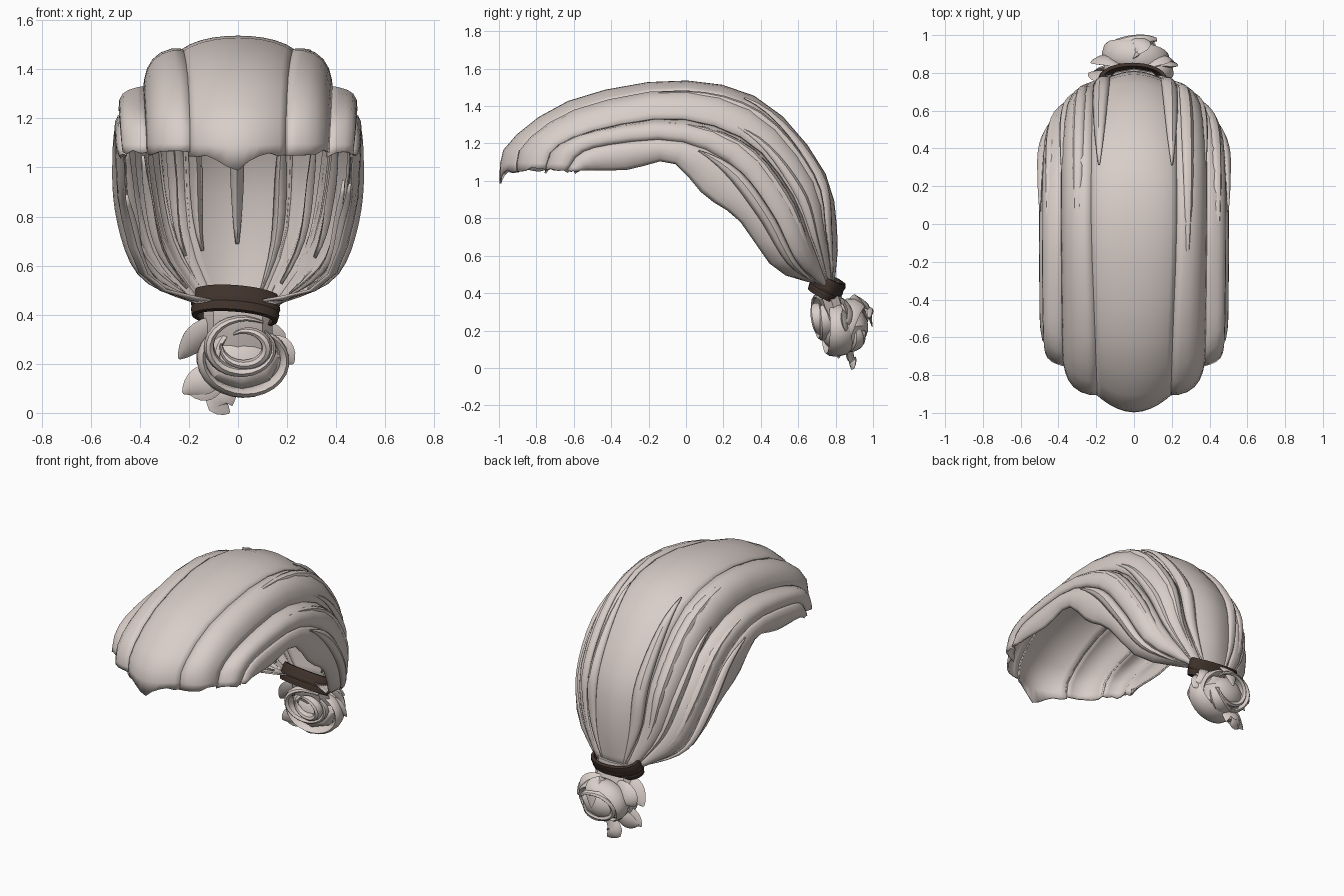
import bpy
import random
from math import sin, cos, pi, radians
from mathutils import Vector, Euler

rng = random.Random(4)
if "Cube" in bpy.data.objects:
    bpy.data.objects.remove(bpy.data.objects["Cube"])


def material(name, rgb):
    m = bpy.data.materials.new(name)
    m.use_nodes = True
    m.diffuse_color = (*rgb, 1)
    bsdf = next(n for n in m.node_tree.nodes if n.type == "BSDF_PRINCIPLED")
    bsdf.inputs["Base Color"].default_value = (*rgb, 1)
    bsdf.inputs["Roughness"].default_value = 0.8
    return m


hair = material("pale warm grey hair", (0.69, 0.615, 0.58))
leather = material("dark brown band", (0.05, 0.032, 0.024))


def build(name, verts, faces, mat, angle=35):
    mesh = bpy.data.meshes.new(name)
    mesh.from_pydata([tuple(v) for v in verts], [], faces)
    mesh.materials.append(mat)
    mesh.shade_smooth()
    mesh.set_sharp_from_angle(angle=radians(angle))
    obj = bpy.data.objects.new(name, mesh)
    bpy.context.scene.collection.objects.link(obj)
    return obj


def spline(points, t):
    """Smooth curve through points, t runs from 0 to len - 1."""
    last = len(points) - 1
    i = max(0, min(int(t), last - 1))
    f = t - i
    a, b, c, d = (points[max(0, min(last, i + k))] for k in (-1, 0, 1, 2))
    return b + 0.5 * f * (c - a + f * (2 * a - 5 * b + 4 * c - d + f * (3 * (b - c) + d - a)))


# Guide lines from fringe to band, from the crown down to the lower hem
crown = [(0, -.98, 1.04), (0, -.93, 1.2), (0, -.6, 1.42), (0, -.05, 1.52),
         (0, .4, 1.415), (0, .72, 1.05), (0, .8, .7), (0, .785, .41)]
upper = [(.21, -.91, 1.05), (.21, -.87, 1.2), (.22, -.58, 1.39), (.24, -.05, 1.49),
         (.24, .38, 1.38), (.23, .68, 1.03), (.2, .75, .7), (.08, .785, .41)]
temple = [(.375, -.76, 1.05), (.38, -.71, 1.18), (.385, -.48, 1.28), (.39, -.05, 1.34),
          (.39, .33, 1.22), (.37, .57, .94), (.3, .68, .66), (.13, .765, .42)]
side = [(.47, -.64, 1.05), (.48, -.57, 1.15), (.485, -.4, 1.2), (.485, -.05, 1.22),
        (.48, .25, 1.09), (.46, .45, .83), (.38, .59, .57), (.14, .74, .43)]
hem = [(.47, -.58, 1.05), (.48, -.49, 1.055), (.48, -.3, 1.06), (.485, -.08, 1.1),
       (.48, .1, .92), (.46, .28, .79), (.35, .48, .52), (.08, .7, .45)]
half = [[Vector(p) for p in g] for g in (crown, upper, temple, side, hem)]
flip = [[Vector((-p.x, p.y, p.z)) for p in g] for g in half]
guides = flip[:0:-1] + half


def scalp(u, s):
    """Point on the cap: u runs -4..4 across, s runs 0..7 from front to band."""
    return spline([spline(g, s) for g in guides], u + 4)


def scalp_normal(u, s):
    e = 0.04
    du = scalp(min(4, u + e), s) - scalp(max(-4, u - e), s)
    ds = scalp(u, min(7, s + e)) - scalp(u, max(0, s - e))
    return du.cross(ds).normalized()


def lock(name, u0, u1, s0=0, s1=7, bulge=.03, sink=.012, nu=6, ns=18, taper=False):
    """Bulging lock of hair that follows the cap."""
    verts, faces = [], []
    for i in range(ns + 1):
        f = i / ns
        s = s0 + (s1 - s0) * f
        width = max(.04, sin(pi * f)) ** .7 if taper else 1
        fade = min(1, .1 + (7 - s) / 2)
        for j in range(nu + 1):
            k = j / nu
            u = max(-4, min(4, (u0 + u1) / 2 + (k - .5) * (u1 - u0) * width))
            p = scalp(u, s) + scalp_normal(u, s) * (bulge * sin(pi * k) * width - sink) * fade
            if s == 0:
                # Ragged fringe with a point in the middle
                p.z += rng.uniform(-.008, .018) - .06 * max(0, 1 - abs(p.x) / .11)
            verts.append(p)
    n = nu + 1
    for i in range(ns):
        for j in range(nu):
            a = i * n + j
            faces.append((a, a + 1, a + n + 1, a + n))
    obj = build(name, verts, faces, hair)
    solid = obj.modifiers.new("thickness", "SOLIDIFY")
    solid.thickness = .01
    solid.offset = -1


# Main locks of the cap
lock("crown_lock", -1, 1, bulge=.03, nu=10)
bands = {"upper": (.93, 2.05, .045), "side": (1.97, 3.05, .042), "hem": (2.95, 4, .024)}
for part, (a, b, rise) in bands.items():
    lock("left_" + part + "_lock", a, b, bulge=rise)
    lock("right_" + part + "_lock", -b, -a, bulge=rise)

# Long loose strands: raised outside the back and sides, thin inside
for u, start in ((.7, 3.8), (1.25, 2.6), (1.8, 3.8), (2.4, 2.4), (3.2, 3.4)):
    for sign in (-1, 1):
        shift = sign * u + rng.uniform(-.1, .1)
        lock("outer_strand", shift - .2, shift + .2, start, 6.9,
             bulge=.026, sink=-.01, nu=4, taper=True)
for i in range(11):
    u = -3.5 + 7 * i / 10 + rng.uniform(-.2, .2)
    end = rng.uniform(6, 6.7)
    lock("inner_strand", u - .1, u + .1, end - 2, end, bulge=-.02, sink=.02, nu=2, ns=10, taper=True)


def sweep(name, points, width, thick, centre, taper=.5, steps=18, sides=8):
    """Flattened tube along a path, its broad side facing away from centre."""
    points = [Vector(p) for p in points]
    last = len(points) - 1
    verts, faces = [], []
    for i in range(steps + 1):
        t = last * i / steps
        p = spline(points, t)
        tangent = (spline(points, min(last, t + .05)) - spline(points, max(0, t - .05))).normalized()
        out = p - Vector(centre)
        out = (out - tangent * out.dot(tangent)).normalized()
        across = tangent.cross(out)
        size = max(.06, sin(pi * i / steps)) ** taper if taper else 1
        for j in range(sides):
            a = 2 * pi * j / sides
            verts.append(p + (across * width * cos(a) + out * thick * sin(a)) * size)
    for i in range(steps):
        for j in range(sides):
            a, b = i * sides + j, i * sides + (j + 1) % sides
            faces.append((a, b, b + sides, a + sides))
    faces.append(tuple(reversed(range(sides))))
    faces.append(tuple(range(steps * sides, (steps + 1) * sides)))
    return build(name, verts, faces, hair)


# Neck of the bun below the band, and its core
sweep("bun_neck", [(0, .76, .46), (0, .77, .38), (0, .81, .27)], .14, .06, (0, 0, .4), taper=0, steps=6)
sweep("bun_core", [(.02, .74, .24), (.01, .83, .22), (0, .97, .23)], .17, .13, (0, .83, -1))


# Coiled locks of the bun: centre, radius, tilt, start angle, sweep angle
def coil(name, centre, radius, tilt, start, arc, width):
    turn = Euler(tilt).to_matrix()
    path = []
    for i in range(13):
        a = start + arc * i / 12
        r = radius * (1 - .2 * i / 12)
        path.append(Vector(centre) + turn @ Vector((r * cos(a), 0, r * sin(a) * .8)))
    sweep(name, path, width, .022, centre, steps=24)


coil("front_coil", (.02, .73, .27), .15, (.2, 0, .1), 1, 6, .045)
coil("inner_coil", (.03, .71, .27), .1, (.2, 0, -.1), 3, 5.5, .035)
coil("middle_coil", (.03, .8, .22), .19, (.1, 0, .15), 2, 5.8, .065)
coil("rear_coil", (0, .88, .22), .18, (-.2, 0, -.15), -1, 5.6, .065)
coil("end_coil", (.01, .94, .22), .13, (-.3, 0, .2), .5, 5.5, .045)
coil("slant_coil", (.02, .85, .22), .16, (.3, .5, .7), 2, 5, .05)

# Loose ends sticking out of the bun
tips = [
    [(.02, .86, .16), (-.05, .87, .09), (-.08, .89, .04), (-.035, .9, 0)],
    [(.02, .8, .2), (-.1, .8, .15), (-.17, .8, .12), (-.225, .8, .08)],
    [(-.02, .84, .14), (-.1, .83, .12), (-.16, .82, .1), (-.21, .81, .09)],
    [(.05, .84, .3), (.14, .85, .27), (.19, .85, .24), (.225, .85, .2)],
    [(-.04, .78, .39), (-.13, .78, .34), (-.19, .79, .28), (-.24, .8, .22)],
    [(-.02, .84, .32), (.02, .92, .35), (.03, .97, .32), (.02, .995, .22)],
    [(-.05, .82, .35), (-.13, .86, .33), (-.19, .87, .28), (-.22, .86, .24)],
    [(.04, .82, .35), (.11, .86, .33), (.16, .88, .28), (.21, .86, .24)],
]
for path in tips:
    sweep("bun_tip", path, .06, .018, (0, .4, .2), taper=.9, steps=10, sides=6)

# Band that ties the hair, lightly ridged
profile = [(0, -.055), (.02, -.053), (.026, -.024), (.023, -.016), (.028, 0),
           (.024, .016), (.027, .036), (.02, .056), (0, .057)]
segs, rows = 32, len(profile)
turn = Euler((-.45, .08, 0)).to_matrix()
verts = [turn @ Vector(((.155 + r) * cos(2 * pi * i / segs), (.066 + r) * sin(2 * pi * i / segs), h))
         + Vector((-.01, .752, .433)) for i in range(segs) for r, h in profile]
faces = []
for i in range(segs):
    for j in range(rows):
        a, b = i * rows, (i + 1) % segs * rows
        k = (j + 1) % rows
        faces.append((a + j, b + j, b + k, a + k))
build("hair_band", verts, faces, leather, 30)
